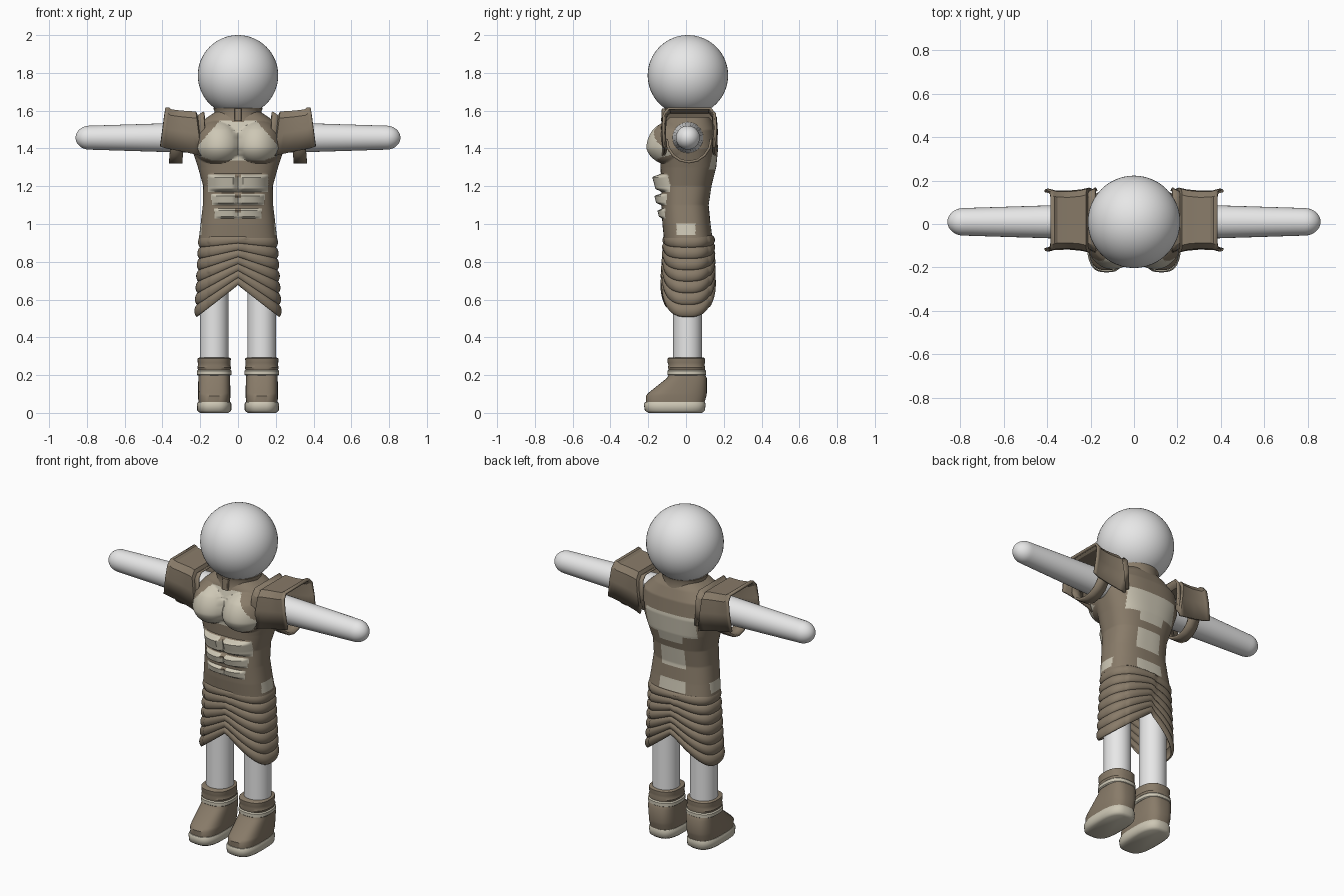
import bpy, bmesh
from math import sin, cos, pi, radians, floor, sqrt

cube = bpy.data.objects.get("Cube")
if cube:
    bpy.data.objects.remove(cube)


def material(name, rgb):
    m = bpy.data.materials.new(name)
    m.use_nodes = True
    m.diffuse_color = (*rgb, 1)
    m.node_tree.nodes["Principled BSDF"].inputs["Base Color"].default_value = (*rgb, 1)
    return m


WHITE = material("body white", (0.8, 0.8, 0.8))
BROWN = material("leather brown", (0.25, 0.2, 0.142))
CREAM = material("plate cream", (0.61, 0.57, 0.46))


def finish(name, bm, mats, rule=None, angle=35, thick=0):
    """Turn a bmesh into an object with materials, smooth shading and thickness."""
    bmesh.ops.recalc_face_normals(bm, faces=bm.faces)
    if rule:
        for f in bm.faces:
            f.material_index = rule(f.calc_center_median())
    me = bpy.data.meshes.new(name)
    bm.to_mesh(me)
    bm.free()
    for m in mats:
        me.materials.append(m)
    me.shade_smooth()
    me.set_sharp_from_angle(angle=radians(angle))
    ob = bpy.data.objects.new(name, me)
    bpy.context.collection.objects.link(ob)
    if thick:
        mod = ob.modifiers.new("thickness", "SOLIDIFY")
        mod.thickness = thick
        mod.offset = 0
    return ob


def grid(name, point, nu, nv, mats, closed=True, caps=True, **kw):
    """Surface from point(u, v), u around and v along, both 0 to 1."""
    bm = bmesh.new()
    cols = nu if closed else nu + 1
    rows = [[bm.verts.new(point(i / nu, j / nv)) for i in range(cols)] for j in range(nv + 1)]
    for a, b in zip(rows, rows[1:]):
        for i in range(nu):
            k = (i + 1) % cols
            bm.faces.new((a[i], a[k], b[k], b[i]))
    if closed and caps:
        bm.faces.new(rows[0])
        bm.faces.new(rows[-1])
    return finish(name, bm, mats, **kw)


def lerp_table(table, key):
    """Interpolate rows of a table by their first entry."""
    for a, b in zip(table, table[1:]):
        if key <= b[0]:
            break
    t = min(max((key - a[0]) / (b[0] - a[0]), 0), 1)
    return [p + (q - p) * t for p, q in zip(a, b)]


def ring(u, half_x, front, back, power):
    """Point on a rounded-box outline."""
    c, s = cos(2 * pi * u), sin(2 * pi * u)
    e = 2 / power
    x = half_x * abs(c) ** e * (1 if c > 0 else -1)
    y = abs(s) ** e * (1 if s > 0 else -1)
    return x, (front + back) / 2 + y * (back - front) / 2


def stack(name, rings, mats, cx=0, power=2.5, nu=40, **kw):
    """Closed loft through rings of (z, half width, front, back)."""
    def point(u, v):
        z, hw, f, b = rings[round(v * (len(rings) - 1))]
        x, y = ring(u, hw, f, b, power)
        return cx + x, y, z
    return grid(name, point, nu, len(rings) - 1, mats, **kw)


# Head
bm = bmesh.new()
bmesh.ops.create_uvsphere(bm, u_segments=48, v_segments=32, radius=0.213)
bmesh.ops.translate(bm, verts=bm.verts, vec=(0, 0.01, 1.787))
finish("head", bm, [WHITE], angle=60)

# Torso armour with raised chest and stomach plates
TORSO = [(0.925, 0.207, -0.117, 0.14), (1.0, 0.198, -0.125, 0.13), (1.1, 0.186, -0.13, 0.12),
         (1.2, 0.184, -0.13, 0.135), (1.3, 0.212, -0.135, 0.16), (1.4, 0.245, -0.14, 0.17),
         (1.5, 0.235, -0.13, 0.16), (1.56, 0.17, -0.11, 0.135), (1.6, 0.11, -0.09, 0.11)]
ABS = [(1.17, 1.265, 0.16, 0.05), (1.1, 1.16, 0.14, 0.042), (1.03, 1.08, 0.125, 0.025)]
BACK = [(1.29, 1.42, 0.165), (1.24, 1.3, 0.08), (1.08, 1.2, 0.08), (0.94, 1.01, 0.085)]


def torso_point(u, v):
    z = 0.925 + v * 0.675
    _, hw, f, b = lerp_table(TORSO, z)
    x, y = ring(u, hw, f, b, 2.6)
    if y < 0:
        d = ((abs(x) - 0.12) / 0.125) ** 2 + ((z - 1.415) / (0.13 if z > 1.415 else 0.095)) ** 2
        push = 0.078 * max(0, 1 - d) ** 0.7
        for lo, hi, w, h in ABS:
            t = (z - lo) / (hi - lo)
            if 0 < t < 1 and abs(x) < w:
                groove = min(1, 0.35 + abs(x) / 0.04)
                push = h * groove * (1 - (x / w) ** 4) * (0.6 + 0.4 * t) * min(1, 6 * (1 - t), 6 * t)
        y -= push
    return x, y, z


def torso_colour(c):
    x, z = abs(c.x), c.z
    if c.y < -0.03:
        if 1.335 + 0.4 * max(0, x - 0.14) < z < 1.55 and x < min(0.222, 0.095 + (1.55 - z) * 0.85):
            return 1
        for lo, hi, w, _ in ABS:
            if lo < z < hi - 0.02 * (x < 0.012) and x < w:
                return 1
    elif c.y > 0.05:
        return int(any(lo < z < hi and x < w for lo, hi, w in BACK))
    return int(x > 0.17 and 0.94 < z < 1.005 and abs(c.y) < 0.05)


grid("torso_armour", torso_point, 168, 130, [BROWN, CREAM], rule=torso_colour, angle=40)

# Collar with a front clasp
stack("collar", [(1.54, 0.135, -0.12, 0.14), (1.56, 0.128, -0.115, 0.135), (1.6, 0.125, -0.11, 0.13),
                 (1.615, 0.132, -0.115, 0.135)], [BROWN], power=2)
stack("collar_clasp", [(1.545, 0.018, -0.132, -0.1), (1.612, 0.018, -0.128, -0.1)], [BROWN], power=6)


# Wrapped skirt with pleats that fan from the centre opening to the sides
def skirt_point(u, v):
    hw, f, b = 0.2 + 0.022 * v, -0.11 - 0.012 * v, 0.137 + 0.005 * v
    x, y = ring(u, hw, f, b, 2.7)
    z = 0.935 - v * (0.255 + 0.17 * abs(x) / 0.222)
    pleat = 0.012 * abs(sin(pi * 7 * v)) ** 0.7 - 0.006
    seam = 0.04 * (1 - v)
    side = x if y < 0 else -x
    overlap = 0.008 if side < seam and abs(x) < 0.15 else 0
    k = 1 + (pleat + overlap) / 0.16
    return x * (1 + pleat / 0.2), y * k, z


grid("skirt", skirt_point, 120, 84, [BROWN], caps=False, thick=0.008, angle=50)

# Paired parts
PAD_ARCH = [(-0.135, 0), (-0.14, 0.5), (-0.135, 0.86), (-0.11, 1), (0.11, 1), (0.135, 0.86), (0.14, 0.5), (0.135, 0)]
# Pad stations: top x, bottom x, size, bottom z, top z
PAD = [(0.18, 0.17, 1.04, 1.39, 1.592), (0.215, 0.195, 0.94, 1.385, 1.57), (0.225, 0.195, 1.03, 1.36, 1.59),
       (0.25, 0.23, 0.97, 1.37, 1.592), (0.3, 0.3, 0.93, 1.385, 1.595), (0.355, 0.38, 0.94, 1.4, 1.602),
       (0.368, 0.395, 0.97, 1.405, 1.612), (0.385, 0.412, 1.0, 1.41, 1.612)]

for side, s in (("left", 1), ("right", -1)):
    # Arm with a rounded tip
    def arm_point(u, v):
        x = 0.1 + 0.76 * sin(v * pi / 2)
        r = 0.085 - 0.024 * (x - 0.1) / 0.76
        if x > 0.79:
            r *= sqrt(max(0.0004, 1 - ((x - 0.79) / 0.07) ** 2))
        return s * x, 0.01 + r * cos(2 * pi * u), 1.457 + r * sin(2 * pi * u)
    grid(side + "_arm", arm_point, 32, 40, [WHITE], angle=60)

    # Shoulder pad
    def pad_point(u, v):
        y, h = PAD_ARCH[round(u * (len(PAD_ARCH) - 1))]
        top, bottom, size, z0, z1 = PAD[round(v * (len(PAD) - 1))]
        return s * (bottom + (top - bottom) * h), 0.018 + y * size, z0 + (z1 - z0) * h
    grid(side + "_shoulder_pad", pad_point, len(PAD_ARCH) - 1, len(PAD) - 1, [BROWN],
         closed=False, thick=0.012, angle=30)

    # Strap under the arm
    def strap_point(u, v):
        a = pi + pi * u
        return s * (0.285 + 0.07 * v - 0.01 * sin(a)), 0.015 + 0.118 * cos(a), 1.45 + 0.122 * sin(a)
    grid(side + "_arm_strap", strap_point, 8, 1, [BROWN], closed=False, thick=0.014, angle=30)

    # Leg
    cx = s * 0.126
    stack(side + "_leg", [(z, 0.076, -0.068, 0.085) for z in (0.1, 0.95)], [WHITE], cx, power=2, nu=32)

    # Boot
    stack(side + "_boot_sole", [(0, 0.075, -0.2, 0.085), (0.012, 0.09, -0.218, 0.1), (0.045, 0.092, -0.223, 0.104),
                                (0.058, 0.086, -0.217, 0.1)], [CREAM], cx, power=2.9, angle=50)
    stack(side + "_boot_upper", [(0.055, 0.083, -0.212, 0.098), (0.09, 0.086, -0.213, 0.108),
                                 (0.105, 0.086, -0.2, 0.11), (0.185, 0.084, -0.1, 0.11), (0.205, 0.083, -0.09, 0.1)],
          [BROWN], cx, power=2.9, angle=40)
    stack(side + "_boot_band", [(0.198, 0.086, -0.092, 0.1), (0.203, 0.092, -0.098, 0.106),
                                (0.222, 0.092, -0.098, 0.106), (0.228, 0.086, -0.092, 0.1)], [CREAM], cx)
    stack(side + "_boot_cuff", [(0.222, 0.084, -0.09, 0.098), (0.24, 0.09, -0.096, 0.102), (0.252, 0.085, -0.093, 0.098),
                                (0.265, 0.087, -0.097, 0.1), (0.288, 0.088, -0.098, 0.1), (0.293, 0.08, -0.09, 0.093)],
          [BROWN], cx)
